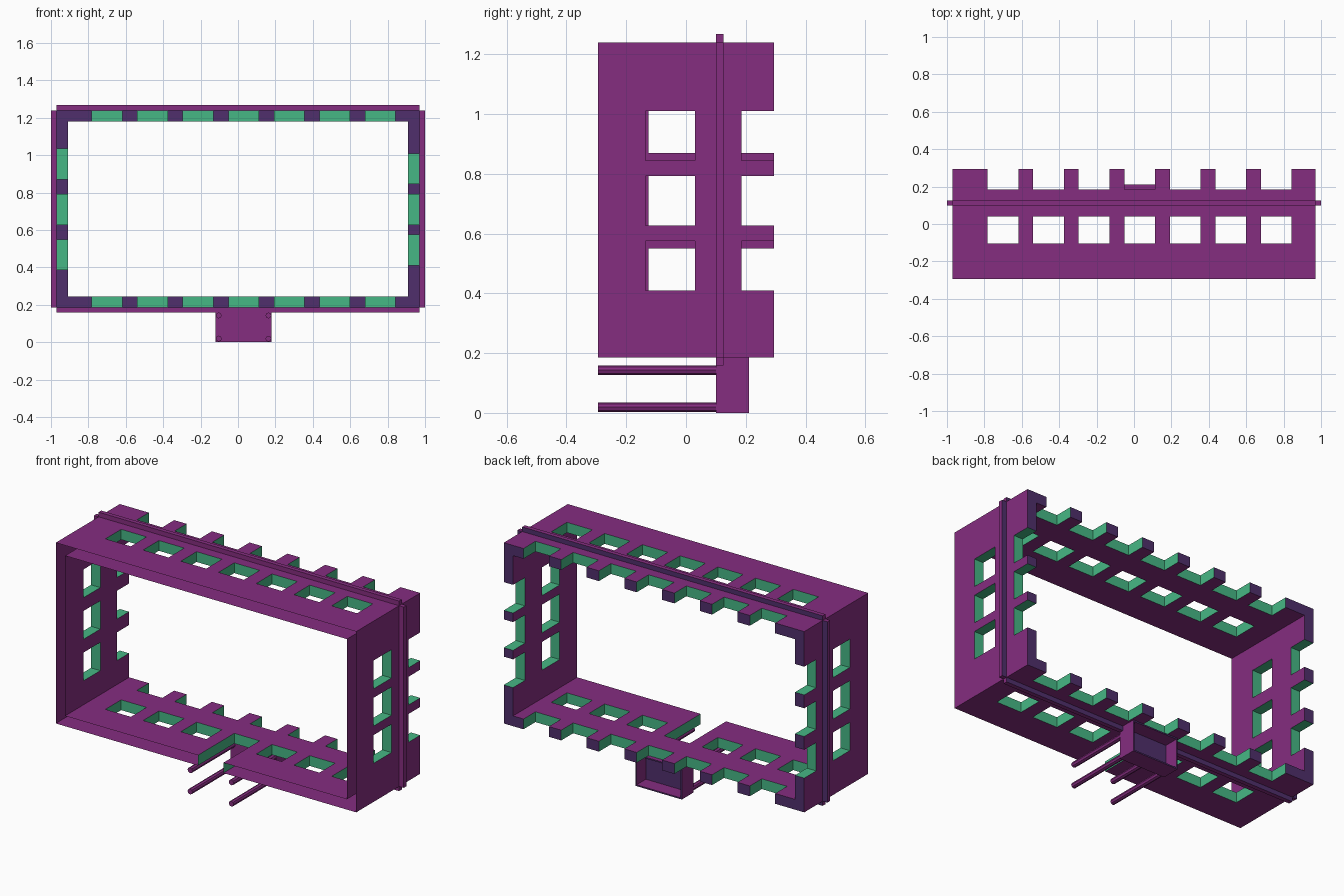
import bpy, bmesh, math
from mathutils import Matrix, Vector

if "Cube" in bpy.data.objects:
    bpy.data.objects.remove(bpy.data.objects["Cube"])


def mat(name, rgb):
    m = bpy.data.materials.new(name)
    m.diffuse_color = (*rgb, 1)
    m.use_nodes = True
    m.node_tree.nodes["Principled BSDF"].inputs["Base Color"].default_value = m.diffuse_color
    return m


MATS = [mat("purple", (0.235, 0.026, 0.216)),
        mat("green", (0.062, 0.475, 0.235)),
        mat("violet", (0.080, 0.028, 0.150))]


def finish(name, bm):
    me = bpy.data.meshes.new(name)
    bm.to_mesh(me)
    bm.free()
    for m in MATS:
        me.materials.append(m)
    ob = bpy.data.objects.new(name, me)
    bpy.context.collection.objects.link(ob)
    return ob


def inside(p, b):
    return all(b[i][0] < p[i] < b[i][1] for i in range(3))


def carved(name, outer, voids=(), cuts=(), open_front=False):
    """Block minus voids and cuts. Cut walls are green, rear faces violet."""
    g = []
    for a in range(3):
        vals = {v for b in (outer, *voids, *cuts) for v in b[a]}
        g.append(sorted(v for v in vals if outer[a][0] <= v <= outer[a][1]))

    def mid(c):
        p = []
        for a in range(3):
            if c[a] < 0:
                p.append(g[a][0] - 1)
            elif c[a] >= len(g[a]) - 1:
                p.append(g[a][-1] + 1)
            else:
                p.append((g[a][c[a]] + g[a][c[a] + 1]) / 2)
        return p

    def solid(p):
        return inside(p, outer) and not any(inside(p, b) for b in (*voids, *cuts))

    bm = bmesh.new()
    verts = {}

    def vert(k):
        if k not in verts:
            verts[k] = bm.verts.new([g[a][k[a]] for a in range(3)])
        return verts[k]

    n = [len(v) - 1 for v in g]
    for i in range(n[0]):
        for j in range(n[1]):
            for k in range(n[2]):
                cell = (i, j, k)
                if not solid(mid(cell)):
                    continue
                for a in range(3):
                    for s in (0, 1):
                        nb = list(cell)
                        nb[a] += 2 * s - 1
                        q = mid(nb)
                        if solid(q):
                            continue
                        if open_front and a == 1 and nb[1] < 0:
                            continue
                        ring = []
                        for u, w in ((0, 0), (1, 0), (1, 1), (0, 1)):
                            c = list(cell)
                            c[a] += s
                            c[(a + 1) % 3] += u
                            c[(a + 2) % 3] += w
                            ring.append(vert(tuple(c)))
                        f = bm.faces.new(ring if s else ring[::-1])
                        if any(inside(q, b) for b in cuts):
                            f.material_index = 1
                        elif a == 1 and s == 1:
                            f.material_index = 2
    return finish(name, bm)


# Window and notch layout
X, Y, T = 0.97, 0.295, 0.06
Z0, Z1 = 0.185, 1.24
bottom, top = (Z0, Z0 + T), (Z1 - T, Z1)
left, right = (-X, -X + T), (X - T, X)
cuts = []
for i in range(-3, 4):
    cx = 0.03 + i * 0.2435
    span = (round(cx - 0.082, 4), round(cx + 0.082, 4))
    for z in (bottom, top):
        # the middle bottom window runs out to the front as a slot
        y0 = -Y if (i == 0 and z is bottom) else -0.105
        cuts.append((span, (y0, 0.04), z))
        cuts.append((span, (0.185, Y), z))
for i in range(3):
    zr = 0.41 + i * 0.2175
    zl = 0.385 + i * 0.2425
    cuts.append((right, (-0.135, 0.03), (zr, zr + 0.165)))
    cuts.append((right, (0.185, Y), (zr, zr + 0.165)))
    cuts.append((left, (-0.125, 0.03), (zl, zl + 0.165)))
    cuts.append((left, (0.185, Y), (zl, zl + 0.165)))

# Hollow rectangular frame, open at the front edge
carved("frame", ((-X, X), (-Y, Y), (Z0, Z1)),
       voids=[((-X + T, X - T), (-1, 1), (Z0 + T, Z1 - T))],
       cuts=cuts, open_front=True)

# Thin ridge around the outside
R, RY = 0.027, (0.1, 0.125)
carved("top_ridge", ((-X, X), RY, (Z1, Z1 + R)))
carved("bottom_ridge", ((-X, X), RY, (Z0 - R, Z0)))
carved("left_ridge", ((-X - 0.03, -X), RY, (Z0, Z1)))
carved("right_ridge", ((X, X + 0.03), RY, (Z0, Z1)))

# Connector box under the frame, open at the back
W = 0.008
carved("connector_box", ((-0.12, 0.18), (0.1, 0.21), (0.0, Z0)),
       voids=[((-0.12 + W, 0.18 - W), (0.125, 1), (W, Z0 - W))])

# Four pins pointing forward
for x, side in ((-0.103, "left"), (0.163, "right")):
    for z, level in ((0.019, "lower"), (0.143, "upper")):
        bm = bmesh.new()
        m = Matrix.Translation(Vector((x, -0.0975, z))) @ Matrix.Rotation(math.pi / 2, 4, 'X')
        bmesh.ops.create_cone(bm, cap_ends=True, segments=8, radius1=0.016,
                              radius2=0.016, depth=0.395, matrix=m)
        finish(f"{side}_{level}_pin", bm)
